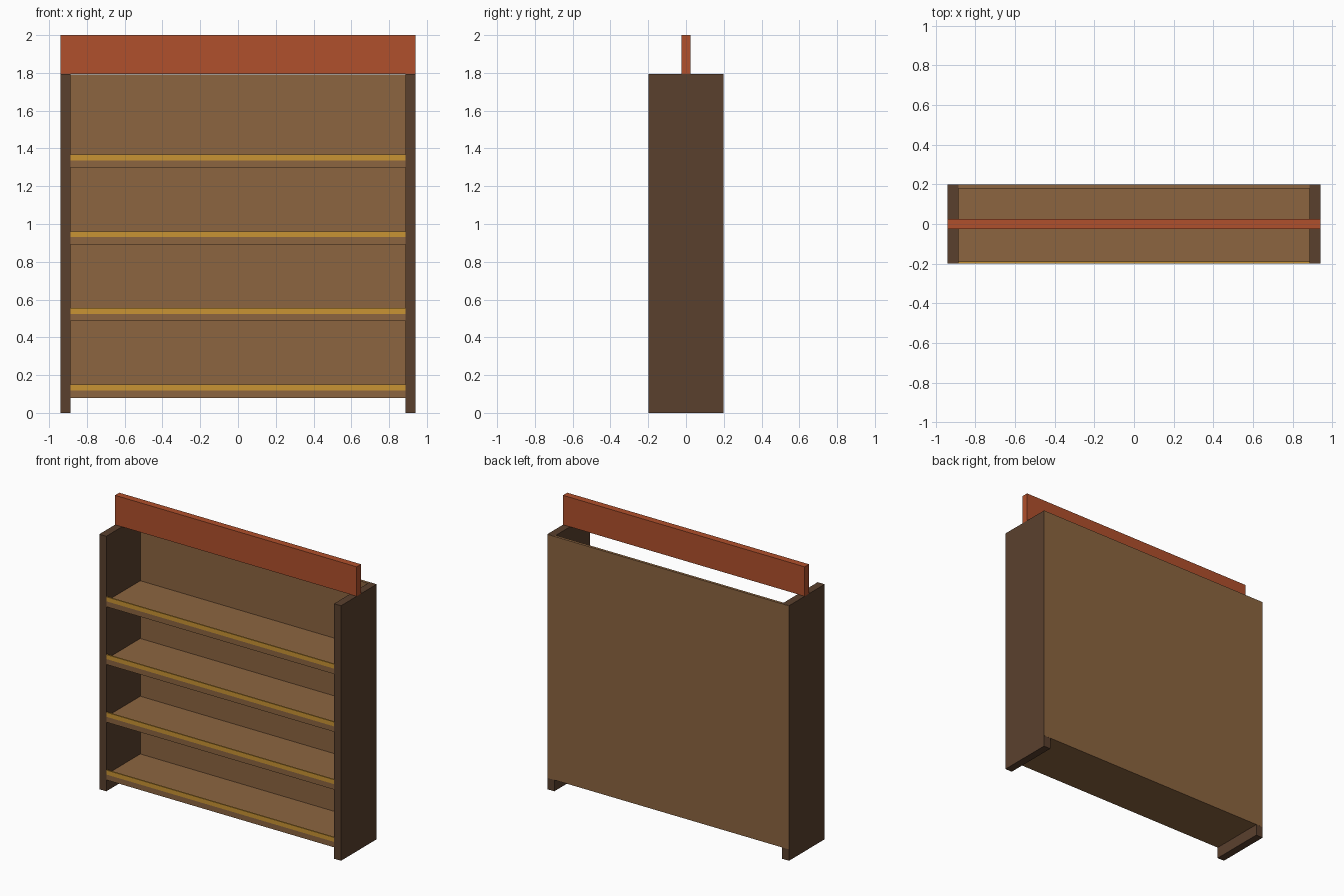
import bpy

if "Cube" in bpy.data.objects:
    bpy.data.objects.remove(bpy.data.objects["Cube"])


def material(name, rgb):
    m = bpy.data.materials.new(name)
    m.diffuse_color = (*rgb, 1.0)
    m.use_nodes = True
    m.node_tree.nodes["Principled BSDF"].inputs["Base Color"].default_value = m.diffuse_color
    return m


DARK = material("dark brown wood", (0.102, 0.051, 0.027))
WOOD = material("mid brown wood", (0.262, 0.130, 0.051))
GOLD = material("golden yellow", (0.584, 0.296, 0.034))
RED = material("rust red", (0.434, 0.080, 0.025))


def box(name, x, y, z, mat):
    """Box from (min, max) ranges on each axis."""
    bpy.ops.mesh.primitive_cube_add(size=1)
    ob = bpy.context.object
    ob.name = name
    for v in ob.data.vertices:
        v.co = [r[0] if c < 0 else r[1] for c, r in zip(v.co, (x, y, z))]
    ob.data.materials.append(mat)
    return ob


HALF_W, INNER, HALF_D, SIDE_H, BASE = 0.94, 0.886, 0.198, 1.793, 0.08

# Upright side panels
box("side_panel_left", (-HALF_W, -INNER), (-HALF_D, HALF_D), (0, SIDE_H), DARK)
box("side_panel_right", (INNER, HALF_W), (-HALF_D, HALF_D), (0, SIDE_H), DARK)

# Back panel, covering the rear edges of the sides
box("back_panel", (-HALF_W + 0.0005, HALF_W - 0.0005), (0.18, HALF_D + 0.001),
    (BASE, SIDE_H - 0.0005), WOOD)

# Four shelves, each with a raised front lip
for i in range(4):
    z = BASE + i * 0.406
    box(f"shelf_{i + 1}", (-INNER, INNER), (-HALF_D, 0.18), (z, z + 0.038), WOOD)
    box(f"shelf_lip_{i + 1}", (-INNER, INNER), (-HALF_D, -0.188),
        (z + 0.038, z + 0.069), GOLD)

# Header board resting across the sides
box("header_board", (-HALF_W, HALF_W), (-0.024, 0.024), (SIDE_H, 2.0), RED)
